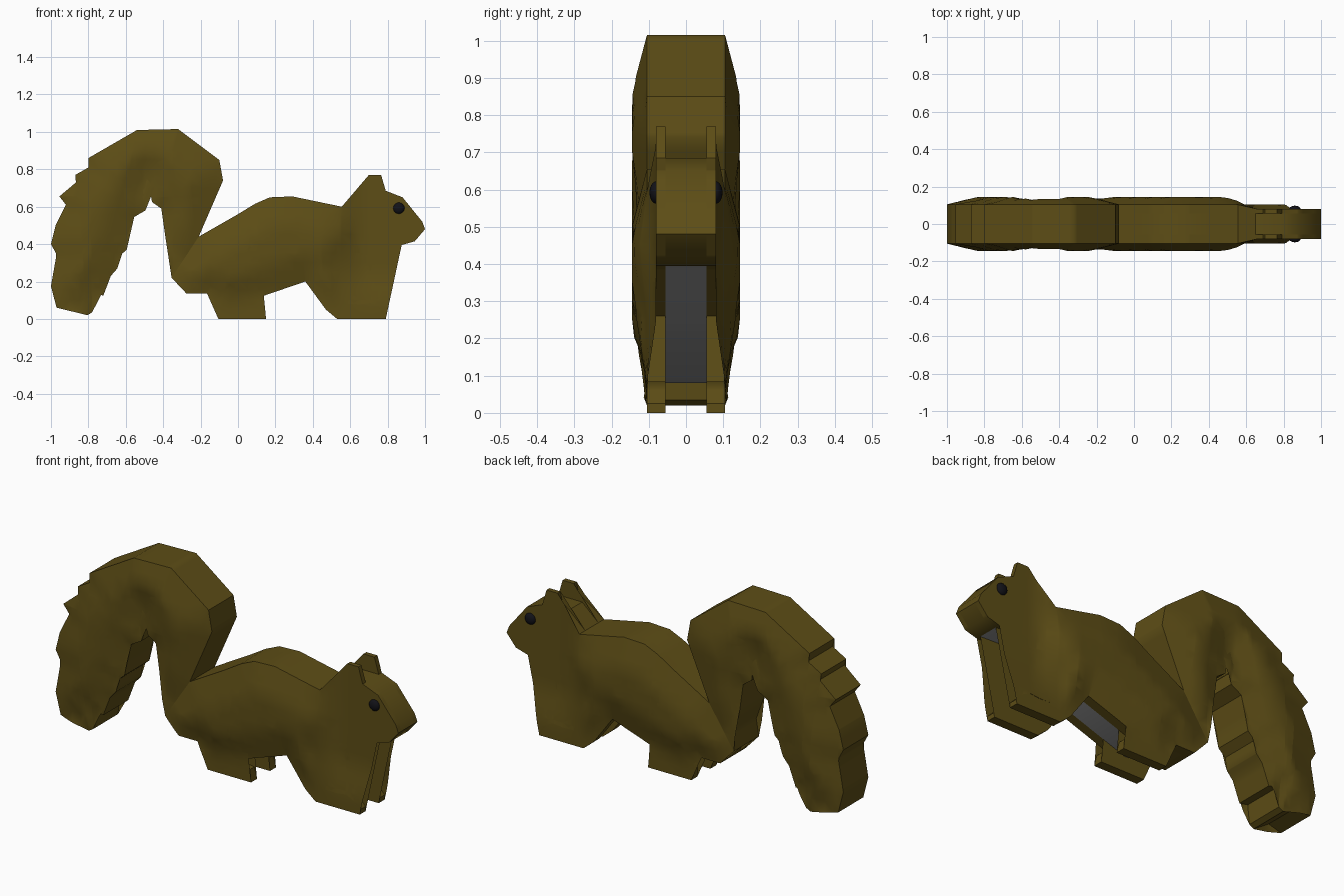
import bpy, bmesh, math
from mathutils import Vector

if "Cube" in bpy.data.objects:
    bpy.data.objects.remove(bpy.data.objects["Cube"])


def material(name, rgb):
    m = bpy.data.materials.new(name)
    m.diffuse_color = (*rgb, 1)
    m.use_nodes = True
    m.node_tree.nodes["Principled BSDF"].inputs["Base Color"].default_value = m.diffuse_color
    return m


brown = material("brown fur", (0.11, 0.075, 0.008))
grey = material("grey belly", (0.3, 0.3, 0.3))
black = material("black eye", (0.006, 0.006, 0.009))

# Side outlines (x, z), shared between the flanks and the centre strip
RUMP = [(-.355, .22), (-.295, .185), (-.275, .135), (-.165, .135), (-.105, .09)]
HIND_FOOT = [(-.105, 0), (.15, 0), (.135, .06), (.01, .08)]
FRONT_LEG = [(.36, .2), (.47, .05), (.53, 0), (.79, 0), (.79, .025), (.75, .065),
             (.71, .085), (.655, .078), (.575, .08), (.56, .26)]
BELLY = [(.01, .08), (.36, .2), (.56, .26)]
HEAD = [(.71, .39), (.74, .4), (.875, .395), (.945, .415), (1, .48), (.985, .52),
        (.88, .65), (.79, .685)]
EAR = [(.765, .77), (.70, .77), (.69, .715)]
BACK = [(.65, .685), (.555, .6), (.41, .63), (.29, .655), (.17, .65), (.09, .615),
        (0, .56), (-.07, .52), (-.21, .44)]
TAIL = [(-.21, .44), (-.08, .74), (-.10, .85), (-.32, 1.015), (-.54, 1.01), (-.80, .86),
        (-.79, .815), (-.87, .77), (-.86, .735), (-.955, .655), (-.92, .61), (-.975, .5),
        (-1, .4), (-.97, .345), (-1, .175), (-.97, .06), (-.895, .08), (-.805, .02),
        (-.78, .035), (-.77, .135), (-.72, .125), (-.68, .23), (-.645, .27), (-.635, .335),
        (-.595, .37), (-.585, .44), (-.555, .545), (-.495, .58), (-.495, .645), (-.515, .665),
        (-.485, .785), (-.46, .69), (-.46, .625), (-.41, .59), (-.39, .45), (-.34, .31),
        (-.355, .22)]


def clamp(v):
    return max(0.0, min(1.0, v))


def edge_distance(x, z, pts):
    p, best = Vector((x, z)), 9
    for a, b in zip(pts, pts[1:] + pts[:1]):
        a, b = Vector(a), Vector(b)
        t = clamp((p - a).dot(b - a) / (b - a).length_squared)
        best = min(best, (p - a.lerp(b, t)).length)
    return best


def finish(name, bm, mats, angle=40):
    me = bpy.data.meshes.new(name)
    bm.to_mesh(me)
    bm.free()
    ob = bpy.data.objects.new(name, me)
    bpy.context.collection.objects.link(ob)
    for m in mats:
        me.materials.append(m)
    bpy.ops.object.select_all(action='DESELECT')
    ob.select_set(True)
    bpy.context.view_layer.objects.active = ob
    bpy.ops.object.shade_smooth_by_angle(angle=math.radians(angle))
    return ob


def mirror(ob):
    mod = ob.modifiers.new("mirror", 'MIRROR')
    mod.use_axis = (False, True, False)


def domed_side(name, pts, y_in, half):
    """Half of a slab: gridded side face swollen by distance from its outline."""
    bm = bmesh.new()
    bm.faces.new([bm.verts.new((x, 0, z)) for x, z in pts])
    bmesh.ops.triangulate(bm, faces=bm.faces[:])
    for axis in (Vector((1, 0, 0)), Vector((0, 0, 1))):
        for i in range(-20, 22):
            bmesh.ops.bisect_plane(bm, geom=bm.verts[:] + bm.edges[:] + bm.faces[:],
                                   dist=1e-5, plane_co=axis * (i * .05 + .0031), plane_no=axis)
    bmesh.ops.triangulate(bm, faces=bm.faces[:])
    inner = bm.verts[:]
    inner_faces = bm.faces[:]
    ret = bmesh.ops.extrude_face_region(bm, geom=inner_faces, use_keep_orig=True)
    outer = [g for g in ret["geom"] if isinstance(g, bmesh.types.BMVert)]
    for v in outer:
        v.co.y = -half(v.co.x, v.co.z, edge_distance(v.co.x, v.co.z, pts))
    for v in inner:
        v.co.y = -y_in
    bmesh.ops.recalc_face_normals(bm, faces=bm.faces[:])
    if y_in == 0:  # the halves meet, so no inner wall is needed
        wall = [f for f in bm.faces if all(abs(v.co.y) < 1e-6 for v in f.verts)]
        bmesh.ops.delete(bm, geom=wall, context='FACES')
    mirror(finish(name, bm, [brown]))


def body_half(x, z, d):
    slim = clamp((x - .55) / .11) * clamp((z - .08) / .17)
    swell = clamp(d / .15) * clamp((.62 - x) / .14) * clamp((z - .05) / .15)
    return .105 - .025 * slim + .04 * swell


def tail_half(x, z, d):
    return .105 + .04 * clamp(d / .15)


# Flanks with legs and ears, and the tail
domed_side("flanks_legs_and_ears", RUMP + HIND_FOOT + FRONT_LEG + HEAD + EAR + BACK,
           .055, body_half)
domed_side("bushy_tail", TAIL, 0, tail_half)

# Centre strip between the flanks: grey underneath, brown above
bm = bmesh.new()
strip = RUMP + BELLY + HEAD + BACK
left = [bm.verts.new((x, -.055, z)) for x, z in strip]
right = [bm.verts.new((x, .055, z)) for x, z in strip]
for i in range(len(strip) - 1):
    f = bm.faces.new((left[i], right[i], right[i + 1], left[i + 1]))
    f.normal_update()
    x = f.calc_center_median().x
    f.material_index = int(f.normal.z < -.2 and -.2 < x < .9)
finish("belly_and_back_strip", bm, [brown, grey])

# Eyes
bm = bmesh.new()
bmesh.ops.create_uvsphere(bm, u_segments=20, v_segments=12, radius=.03)
for v in bm.verts:
    v.co = (v.co.x + .86, v.co.y * .6 - .08, v.co.z + .592)
mirror(finish("eyes", bm, [black]))
